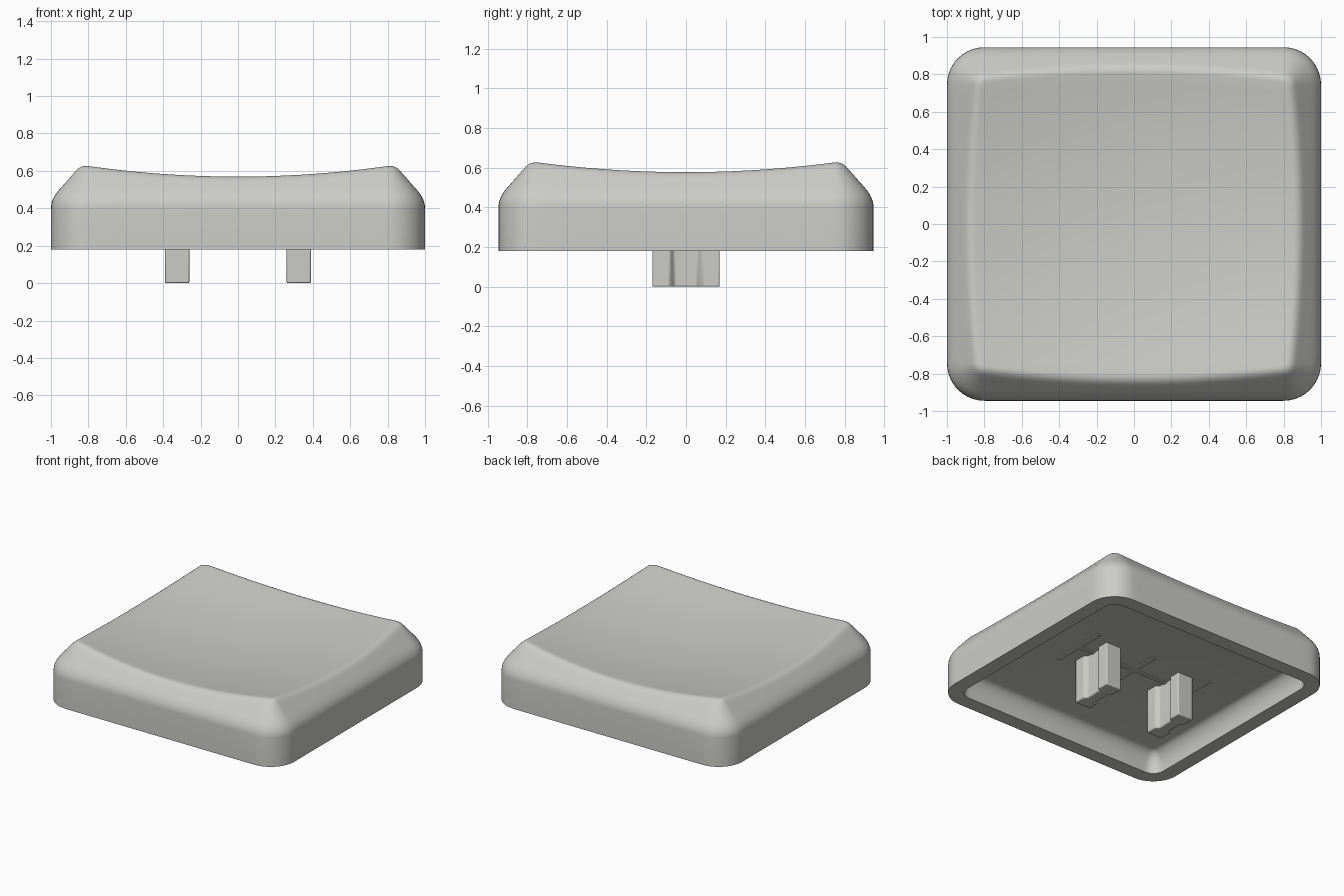
import bpy, bmesh, math
from mathutils import Vector

cube = bpy.data.objects.get("Cube")
if cube:
    bpy.data.objects.remove(cube, do_unlink=True)

GREY = (0.6, 0.6, 0.57, 1)
mat = bpy.data.materials.new("warm light grey")
mat.use_nodes = True
mat.diffuse_color = GREY
mat.node_tree.nodes["Principled BSDF"].inputs["Base Color"].default_value = GREY

HX, HY, CORNER = 1.0, 0.945, 0.2
BOTTOM, CEILING = 0.18, 0.335


def finish(bm, name, angle=40):
    bmesh.ops.recalc_face_normals(bm, faces=bm.faces)
    mesh = bpy.data.meshes.new(name)
    bm.to_mesh(mesh)
    bm.free()
    mesh.materials.append(mat)
    obj = bpy.data.objects.new(name, mesh)
    bpy.context.collection.objects.link(obj)
    bpy.ops.object.select_all(action="DESELECT")
    obj.select_set(True)
    bpy.context.view_layer.objects.active = obj
    bpy.ops.object.shade_smooth_by_angle(angle=math.radians(angle))
    return obj


def perimeter(corner_steps=10, side_steps=24):
    """Corner-circle centres and outward directions round the rectangle."""
    arcs = []
    for k, (sx, sy) in enumerate([(1, 1), (-1, 1), (-1, -1), (1, -1)]):
        centre = Vector((sx * (HX - CORNER), sy * (HY - CORNER)))
        for i in range(corner_steps + 1):
            a = math.pi / 2 * (k + i / corner_steps)
            arcs.append((centre, Vector((math.cos(a), math.sin(a)))))
    points = []
    for i, (c, d) in enumerate(arcs):
        points.append((c, d))
        nc = arcs[(i + 1) % len(arcs)][0]
        if (nc - c).length > 0.1:
            points += [(c.lerp(nc, j / side_steps), d) for j in range(1, side_steps)]
    return points


def dish(p):
    return 0.505 + 0.099 * p.length_squared


def side_inset(z):
    """How far the outer wall leans in at a height."""
    if z < 0.4:
        return 0
    if z < 0.5:
        return 0.045 * ((z - 0.4) / 0.1) ** 2
    return 0.045 + 0.88 * (z - 0.5)


def outer_column(c, d):
    """Wall, softened rim and dished top above one perimeter point."""
    at = lambda z: c + d * (CORNER - side_inset(z))
    rim = 0.6
    for _ in range(30):
        rim = dish(at(rim))
    corner = at(rim).to_3d() + Vector((0, 0, rim))
    low = at(rim - 0.03).to_3d() + Vector((0, 0, rim - 0.03))
    flat = corner.xy * (1 - 0.035 / corner.xy.length)
    inner = flat.to_3d() + Vector((0, 0, dish(flat)))
    column = [at(z).to_3d() + Vector((0, 0, z)) for z in (BOTTOM, 0.4)]
    for i in range(1, 9):
        z = 0.4 + (low.z - 0.4) * i / 9
        column.append(at(z).to_3d() + Vector((0, 0, z)))
    for i in range(7):
        t = i / 6
        column.append(low * (1 - t) ** 2 + corner * 2 * t * (1 - t) + inner * t * t)
    for i in range(1, 16):
        p = flat * (1 - i / 16)
        column.append(p.to_3d() + Vector((0, 0, dish(p))))
    return column


def inner_column(c, d):
    """Curved cavity wall, from the ceiling down to the bottom lip."""
    column = []
    for i in range(9):
        a = math.pi / 2 * i / 8
        r = CORNER - 0.11 - 0.085 * (1 - math.cos(a))
        z = BOTTOM + (CEILING - BOTTOM) * math.sin(a)
        column.append((c + d * r).to_3d() + Vector((0, 0, z)))
    return column[::-1]


# Hollow cap: ceiling, cavity wall, lip, outer wall, rim and dish in one loft
bm = bmesh.new()
columns = [[bm.verts.new(p) for p in inner_column(c, d) + outer_column(c, d)]
           for c, d in perimeter()]
top_centre = bm.verts.new((0, 0, dish(Vector((0, 0)))))
for i, a in enumerate(columns):
    b = columns[(i + 1) % len(columns)]
    for j in range(len(a) - 1):
        bm.faces.new((a[j], b[j], b[j + 1], a[j + 1]))
    bm.faces.new((a[-1], b[-1], top_centre))
bm.faces.new([col[0] for col in columns])
finish(bm, "cap_shell")


# Two switch legs with a shallow groove on each broad side
def leg(name, x):
    half = [(0.065, -0.17), (0.065, -0.08), (0.04, -0.06),
            (0.04, 0.06), (0.065, 0.08), (0.065, 0.17)]
    outline = half + [(-px, py) for px, py in reversed(half)]
    bm = bmesh.new()
    base = bm.faces.new([bm.verts.new((x + px, py, 0)) for px, py in outline])
    top = bmesh.ops.extrude_face_region(bm, geom=[base])["geom"]
    verts = [g for g in top if isinstance(g, bmesh.types.BMVert)]
    bmesh.ops.translate(bm, vec=(0, 0, CEILING + 0.01), verts=verts)
    obj = finish(bm, name, 30)
    bevel = obj.modifiers.new("soft edges", "BEVEL")
    bevel.width, bevel.segments = 0.007, 2


leg("left_leg", 0.325)
leg("right_leg", -0.325)


# Low ribs under the ceiling
def rib(name, x, sx, sy):
    bm = bmesh.new()
    bmesh.ops.create_cube(bm, size=1)
    bmesh.ops.scale(bm, vec=(sx, sy, 0.016), verts=bm.verts)
    bmesh.ops.translate(bm, vec=(x, 0, CEILING), verts=bm.verts)
    finish(bm, name)


rib("long_rib", 0, 1.0, 0.03)
for name, x in (("left_rib", 0.5), ("middle_rib", 0), ("right_rib", -0.5)):
    rib(name, x, 0.03, 0.44)
